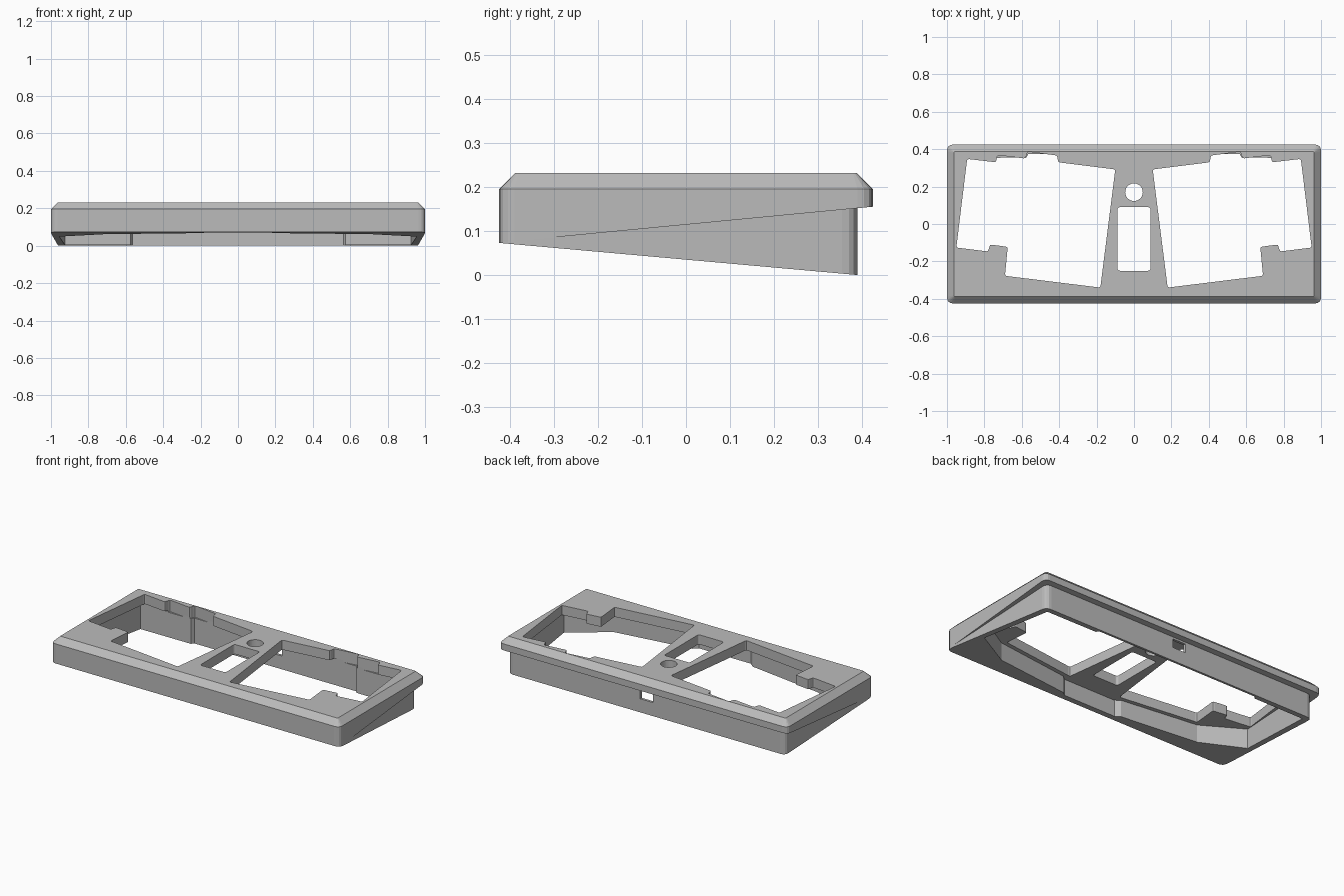
import bpy
import bmesh
from math import cos, sin, pi
from mathutils import Vector

cube = bpy.data.objects.get("Cube")
if cube:
    bpy.data.objects.remove(cube, do_unlink=True)

grey = bpy.data.materials.new("plain_grey")
grey.use_nodes = True
colour = (0.5, 0.5, 0.5, 1)
grey.diffuse_color = colour
grey.node_tree.nodes["Principled BSDF"].inputs["Base Color"].default_value = colour


def flip(points):
    return [(-x, y) for x, y in reversed(points)]


def box(x, front, back):
    return [(-x, front), (x, front), (x, back), (-x, back)]


def rounded(points, radius, steps=4):
    """Replace every corner of an outline with a small curve."""
    result = []
    for i, point in enumerate(points):
        p = Vector(point)
        a = p + (Vector(points[i - 1]) - p).normalized() * radius
        b = p + (Vector(points[(i + 1) % len(points)]) - p).normalized() * radius
        for k in range(steps + 1):
            t = k / steps
            result.append(tuple(a * (1 - t) ** 2 + p * 2 * t * (1 - t) + b * t ** 2))
    return result


def loft(name, layers):
    """Closed solid through counter-clockwise outlines; a height may depend on y."""
    bm = bmesh.new()
    rings = []
    for outline, height in layers:
        rings.append([bm.verts.new((x, y, height(y) if callable(height) else height))
                      for x, y in outline])
    bm.faces.new(rings[0][::-1])
    bm.faces.new(rings[-1])
    count = len(rings[0])
    for lower, upper in zip(rings, rings[1:]):
        for i in range(count):
            j = (i + 1) % count
            bm.faces.new((lower[i], lower[j], upper[j], upper[i]))
    mesh = bpy.data.meshes.new(name)
    bm.to_mesh(mesh)
    bm.free()
    mesh.materials.append(grey)
    obj = bpy.data.objects.new(name, mesh)
    bpy.context.collection.objects.link(obj)
    return obj


def cut(target, name, outline, low, high):
    """Subtract an extruded outline and throw the cutter away."""
    tool = loft(name, [(outline, low), (outline, high)])
    mod = target.modifiers.new(name, "BOOLEAN")
    mod.operation = "DIFFERENCE"
    mod.solver = "EXACT"
    mod.object = tool
    bpy.context.view_layer.objects.active = target
    bpy.ops.object.modifier_apply(modifier=mod.name)
    bpy.data.objects.remove(tool, do_unlink=True)


# Solid block with sloping underside and chamfered top rim
side = rounded(box(1, -0.425, 0.425), 0.035)
case = loft("keyboard_case", [
    (side, lambda y: 0.0895 * (0.39 - y)),
    (side, 0.196),
    (rounded(box(0.963, -0.388, 0.388), 0.008), 0.232)])

# Undercut leaving a rear lip and side walls that narrow towards the back
undercut = [(1.012, -0.6), (1.2, -0.6), (1.2, 0.6), (-1.2, 0.6),
            (-1.2, -0.6), (-1.012, -0.6), (-0.962, 0.39), (0.962, 0.39)]
cut(case, "undercut", rounded(undercut, 0.035), -0.3, lambda y: 0.08 + 0.096 * (y + 0.36))

# Hollow below the top plate
half = [(0.18, -0.385), (0.21, -0.362), (0.71, -0.3), (0.955, -0.155),
        (0.925, 0.353), (0.575, 0.355), (0.565, 0.374)]
cut(case, "hollow", half + flip(half), -0.3, 0.172)

# Two angled key openings
keys = [(0.18, -0.34), (0.69, -0.277), (0.675, -0.122), (0.77, -0.11), (0.78, -0.147),
        (0.95, -0.126), (0.892, 0.348), (0.738, 0.33), (0.73, 0.368), (0.58, 0.35),
        (0.57, 0.387), (0.41, 0.366), (0.406, 0.33), (0.1, 0.292)]
for outline in (keys, flip(keys)):
    cut(case, "key_opening", rounded(outline, 0.01, 2), 0.16, 0.3)

# Screen window, round knob hole and rear cable port
cut(case, "screen_window", rounded(box(0.088, -0.25, 0.09), 0.014), 0.1, 0.3)
circle = [(0.047 * cos(a * pi / 16), 0.17 + 0.047 * sin(a * pi / 16)) for a in range(32)]
cut(case, "knob_hole", circle, 0.1, 0.3)
cut(case, "cable_port", box(0.045, 0.34, 0.5), 0.085, 0.14)
